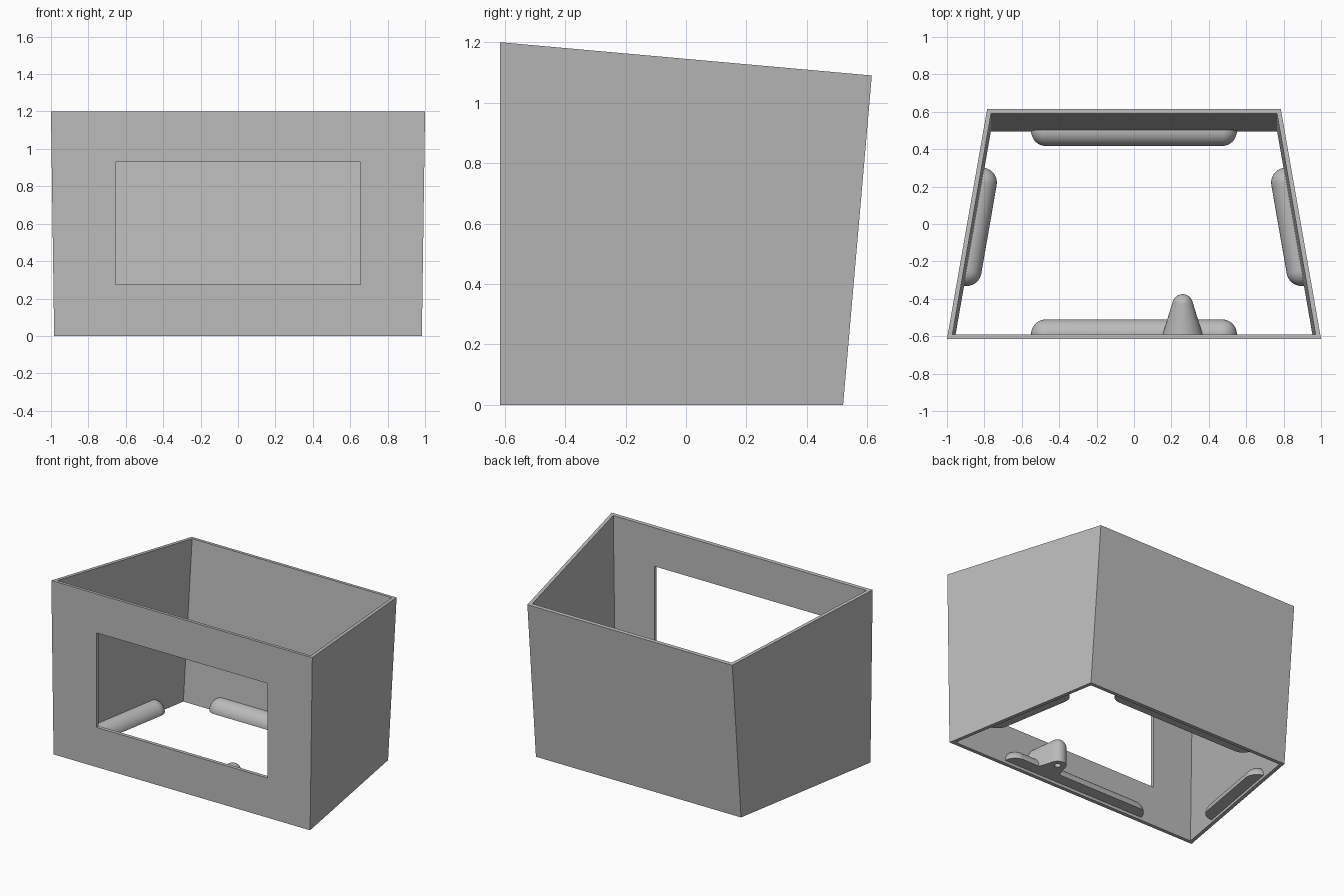
import bpy
import bmesh
from math import sin, cos, pi, atan
from mathutils import Vector, Matrix

if "Cube" in bpy.data.objects:
    bpy.data.objects.remove(bpy.data.objects["Cube"], do_unlink=True)

grey = bpy.data.materials.new("plain grey")
grey.use_nodes = True
colour = (0.5, 0.5, 0.5, 1)
grey.diffuse_color = colour
grey.node_tree.nodes["Principled BSDF"].inputs["Base Color"].default_value = colour

FRONT_Y = -0.615
WALL = 0.025
SIDE_SLOPE = 0.1735
FLOOR = 0.02


def finish(name, bm, smooth=False):
    bmesh.ops.recalc_face_normals(bm, faces=bm.faces)
    mesh = bpy.data.meshes.new(name)
    bm.to_mesh(mesh)
    bm.free()
    mesh.materials.append(grey)
    obj = bpy.data.objects.new(name, mesh)
    bpy.context.collection.objects.link(obj)
    if smooth:
        bpy.ops.object.select_all(action="DESELECT")
        obj.select_set(True)
        bpy.context.view_layer.objects.active = obj
        bpy.ops.object.shade_smooth_by_angle(angle=0.6)
    return obj


def hull(name, points):
    bm = bmesh.new()
    verts = [bm.verts.new(p) for p in points]
    result = bmesh.ops.convex_hull(bm, input=verts)
    spare = {g for key in ("geom_interior", "geom_unused") for g in result[key]
             if isinstance(g, bmesh.types.BMVert) and g.is_valid}
    bmesh.ops.delete(bm, geom=list(spare), context="VERTS")
    bmesh.ops.remove_doubles(bm, verts=bm.verts, dist=0.0005)
    return finish(name, bm, smooth=True)


def cut(target, cutter):
    mod = target.modifiers.new("cut", "BOOLEAN")
    mod.operation = "DIFFERENCE"
    mod.solver = "EXACT"
    mod.object = cutter
    bpy.ops.object.select_all(action="DESELECT")
    target.select_set(True)
    bpy.context.view_layer.objects.active = target
    bpy.ops.object.modifier_apply(modifier=mod.name)
    bpy.data.objects.remove(cutter, do_unlink=True)


# Open tapered housing: four thin walls, sloping rim, no floor
def half_width(y, z, inset=0):
    return 0.983 + 0.0142 * z - SIDE_SLOPE * (y - FRONT_Y) - inset


def ring(bm, top, inset):
    front, back = FRONT_Y + inset, (0.615 if top else 0.52) - inset
    corners = []
    for side, y in ((-1, front), (1, front), (1, back), (-1, back)):
        z = 1.2 - 0.0894 * (y - FRONT_Y) if top else 0
        corners.append(bm.verts.new((side * half_width(y, z, inset), y, z)))
    return corners


bm = bmesh.new()
loops = [ring(bm, False, 0), ring(bm, True, 0), ring(bm, True, WALL), ring(bm, False, WALL)]
for a, b in zip(loops, loops[1:] + loops[:1]):
    for i in range(4):
        j = (i + 1) % 4
        bm.faces.new((a[i], a[j], b[j], b[i]))
housing = finish("housing", bm)

# Window opening in the front wall
bm = bmesh.new()
bmesh.ops.create_cube(bm, size=1, matrix=Matrix.Translation((0, FRONT_Y, 0.6025))
                      @ Matrix.Diagonal((1.31, 0.15, 0.655, 1)))
cutter = finish("window_cutter", bm)
cutter.hide_render = True
cut(housing, cutter)


# Quarter-round bars along the bottom of each wall, flat underneath
def bar(name, length, x, y, angle, radius=0.08, steps=12):
    place = Matrix.Translation((x, y, FLOOR)) @ Matrix.Rotation(angle, 4, "Z")
    points = []
    for i in range(2 * steps + 1):
        turn = pi * i / (2 * steps)
        end = (length / 2 - radius) * (1 if i <= steps else -1)
        for j in range(steps + 1):
            lift = pi / 2 * j / steps
            p = Vector((end + radius * cos(turn) * cos(lift),
                        radius * sin(turn) * cos(lift), radius * sin(lift)))
            points.append(place @ p)
            if i == steps:
                points.append(place @ Vector((-p.x, p.y, p.z)))
            if i in (0, 2 * steps):
                points.append(place @ Vector((p.x, -0.012, p.z)))
    return hull(name, points)


bar("front_bar", 1.1, 0, FRONT_Y + WALL, 0)
bar("back_bar", 1.1, 0, 0.52 - WALL + 0.002, pi)
lean = pi / 2 + atan(SIDE_SLOPE)
for side, name in ((1, "left_bar"), (-1, "right_bar")):
    mid = -0.015
    bar(name, 0.64, side * half_width(mid, FLOOR, WALL), mid, side * lean)

# Tapered lug on the front wall: arched root blending to a domed post
LUG_X, TIP_Y, TIP_R, TOP = 0.26, -0.43, 0.055, 0.2
points = []
for i in range(25):
    turn = pi * i / 24
    root = 0.11
    points.append((LUG_X + root * cos(turn), FRONT_Y + 0.015, TOP - root + root * sin(turn)))
for side in (-1, 1):
    points.append((LUG_X + side * 0.11, FRONT_Y + 0.015, FLOOR))
for i in range(32):
    turn = 2 * pi * i / 32
    dx, dy = TIP_R * cos(turn), TIP_R * sin(turn)
    points.append((LUG_X + dx, TIP_Y + dy, FLOOR))
    for j in range(9):
        lift = pi / 2 * j / 8
        points.append((LUG_X + dx * cos(lift), TIP_Y + dy * cos(lift),
                       TOP - TIP_R + TIP_R * sin(lift)))
lug = hull("screw_lug", points)

# Blind screw hole under the lug
bm = bmesh.new()
bmesh.ops.create_cone(bm, cap_ends=True, segments=24, radius1=0.02, radius2=0.02,
                      depth=0.2, matrix=Matrix.Translation((LUG_X, TIP_Y, 0.02)))
cutter = finish("hole_cutter", bm)
cutter.hide_render = True
cut(lug, cutter)
